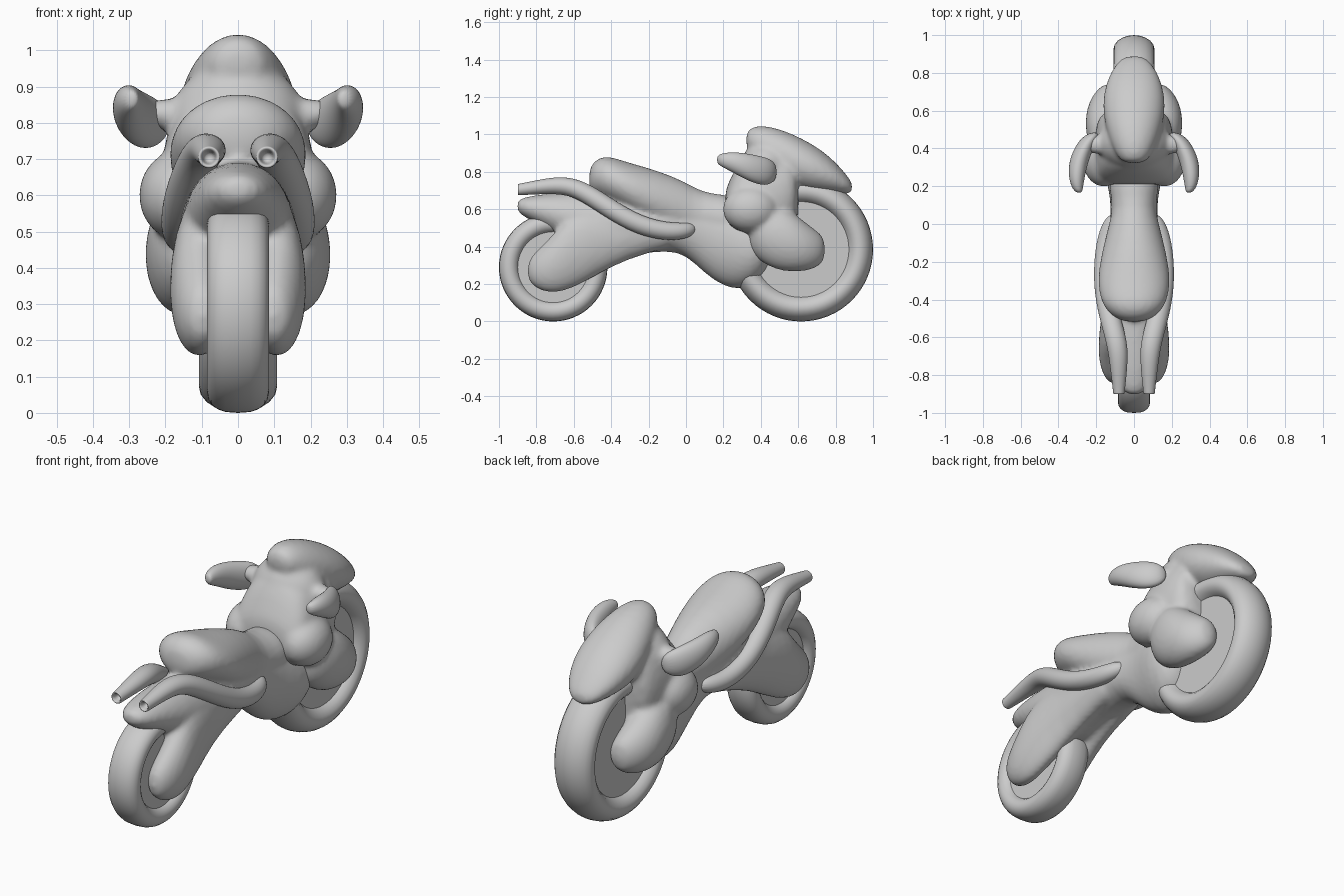
import bpy, bmesh, math
from mathutils import Vector

cube = bpy.data.objects.get("Cube")
if cube:
    bpy.data.objects.remove(cube, do_unlink=True)

grey = bpy.data.materials.new("plain grey")
grey.use_nodes = True
colour = (0.6, 0.6, 0.6, 1)
grey.diffuse_color = colour
grey.node_tree.nodes["Principled BSDF"].inputs["Base Color"].default_value = colour

SIDES = 16


def bridge(bm, rings):
    """Skin consecutive closed rings of vertices."""
    for a, b in zip(rings, rings[1:]):
        n = len(a)
        for i in range(n):
            bm.faces.new((a[i], a[(i + 1) % n], b[(i + 1) % n], b[i]))


def tube(bm, stations, side=1, tilt=False, hollow=False):
    """Loft elliptical rings (x, y, z, half width, half height) along y."""
    rings = []
    centres = [Vector((side * s[0], s[1], s[2])) for s in stations]
    for i, (c, s) in enumerate(zip(centres, stations)):
        across, up = Vector((1, 0, 0)), Vector((0, 0, 1))
        if tilt:
            run = (centres[min(i + 1, len(centres) - 1)] - centres[max(i - 1, 0)]).normalized()
            across = run.cross(up).normalized()
            up = across.cross(run)
        ring = []
        for k in range(SIDES):
            a = math.tau * k / SIDES
            ring.append(bm.verts.new(c + across * s[3] * math.cos(a) + up * s[4] * math.sin(a)))
        rings.append(ring)
    bridge(bm, rings)
    first = bm.faces.new(rings[0])
    bm.faces.new(rings[-1])
    if hollow:
        bm.normal_update()
        bmesh.ops.inset_individual(bm, faces=[first], thickness=0.012)
        bmesh.ops.inset_individual(bm, faces=[first], thickness=0.003)
        for v in first.verts:
            v.co.y += 0.04


def loft(bm, stations):
    """Centred loft from (y, low z, high z, half width)."""
    tube(bm, [(0, y, (lo + hi) / 2, w, (hi - lo) / 2) for y, lo, hi, w in stations])


def blob(bm, centre, radii, side=1):
    new = bmesh.ops.create_uvsphere(bm, u_segments=24, v_segments=16, radius=1)["verts"]
    for v in new:
        v.co = Vector((side * centre[0] + v.co.x * radii[0],
                       centre[1] + v.co.y * radii[1], centre[2] + v.co.z * radii[2]))


def finish(bm, name, subdiv=0, blend=0):
    bmesh.ops.recalc_face_normals(bm, faces=bm.faces)
    mesh = bpy.data.meshes.new(name)
    bm.to_mesh(mesh)
    bm.free()
    mesh.materials.append(grey)
    mesh.polygons.foreach_set("use_smooth", [True] * len(mesh.polygons))
    ob = bpy.data.objects.new(name, mesh)
    bpy.context.collection.objects.link(ob)
    if subdiv:
        ob.modifiers.new("round", "SUBSURF").levels = subdiv
        ob.modifiers["round"].render_levels = subdiv
    if blend:
        fuse = ob.modifiers.new("fuse", "REMESH")
        fuse.mode = "VOXEL"
        fuse.voxel_size = 0.013
        fuse.use_smooth_shade = True
        soft = ob.modifiers.new("soften", "SMOOTH")
        soft.factor = 0.5
        soft.iterations = blend


def wheel(name, y, radius, inner, half_width, disc_half, power):
    """Rounded tyre swept about the axle, with a flat recessed disc."""
    bm = bmesh.new()
    mid, half = (radius + inner) / 2, (radius - inner) / 2
    section = []
    for k in range(20):
        a = math.tau * k / 20
        c, s = math.cos(a), math.sin(a)
        section.append((half_width * math.copysign(abs(c) ** power, c), mid + half * s))
    rings = []
    for i in range(64):
        t = math.tau * i / 64
        rings.append([bm.verts.new((x, y + r * math.cos(t), radius + r * math.sin(t)))
                      for x, r in section])
    bridge(bm, rings + rings[:1])
    for side in (-1, 1):
        bm.faces.new([bm.verts.new((side * disc_half, y + mid * math.cos(math.tau * i / 64),
                                    radius + mid * math.sin(math.tau * i / 64)))
                      for i in range(64)])
    finish(bm, name)


wheel("front_wheel", 0.615, 0.385, 0.24, 0.108, 0.065, 1.05)
wheel("rear_wheel", -0.71, 0.29, 0.18, 0.085, 0.055, 0.75)

# Body: tail fender, engine belly, seat and the two rear flanks
bm = bmesh.new()
loft(bm, [(-0.905, 0.59, 0.645, 0.03), (-0.87, 0.56, 0.665, 0.08), (-0.76, 0.5, 0.685, 0.115),
          (-0.6, 0.4, 0.695, 0.15), (-0.47, 0.3, 0.7, 0.16), (-0.38, 0.31, 0.7, 0.165),
          (-0.25, 0.36, 0.69, 0.165), (-0.1, 0.375, 0.65, 0.15), (0, 0.355, 0.66, 0.13),
          (0.1, 0.25, 0.68, 0.125), (0.2, 0.18, 0.68, 0.14), (0.3, 0.16, 0.62, 0.17),
          (0.4, 0.215, 0.55, 0.17), (0.46, 0.3, 0.5, 0.1)])
loft(bm, [(-0.52, 0.71, 0.81, 0.05), (-0.49, 0.68, 0.865, 0.12), (-0.43, 0.645, 0.89, 0.17),
          (-0.36, 0.61, 0.87, 0.19), (-0.28, 0.56, 0.845, 0.197), (-0.15, 0.49, 0.81, 0.175),
          (0, 0.44, 0.75, 0.135), (0.08, 0.42, 0.695, 0.115), (0.2, 0.42, 0.68, 0.135),
          (0.28, 0.42, 0.67, 0.14)])
for side in (-1, 1):
    tube(bm, [(0.095, -0.85, 0.27, 0.03, 0.05), (0.1, -0.8, 0.275, 0.067, 0.105),
              (0.108, -0.72, 0.3, 0.08, 0.155), (0.109, -0.64, 0.36, 0.082, 0.2),
              (0.1, -0.54, 0.405, 0.082, 0.2), (0.08, -0.4, 0.46, 0.082, 0.17),
              (0.07, -0.2, 0.49, 0.085, 0.12), (0.07, -0.02, 0.49, 0.065, 0.09)], side)
finish(bm, "body_and_seat", subdiv=1, blend=6)

# Fairing: neck, dash dome, nose cowl, side lobes and handle stalks
bm = bmesh.new()
loft(bm, [(0.205, 0.52, 0.7, 0.15), (0.24, 0.46, 0.77, 0.205), (0.29, 0.42, 0.88, 0.21),
          (0.36, 0.38, 0.94, 0.215), (0.46, 0.38, 0.97, 0.215), (0.55, 0.42, 0.95, 0.2),
          (0.61, 0.5, 0.9, 0.16)])
blob(bm, (0, 0.43, 0.795), (0.195, 0.15, 0.175))
loft(bm, [(0.32, 0.93, 1.01, 0.05), (0.35, 0.88, 1.045, 0.085), (0.42, 0.8, 1.052, 0.125),
          (0.52, 0.74, 1.027, 0.155), (0.62, 0.69, 0.982, 0.172), (0.72, 0.682, 0.925, 0.16),
          (0.81, 0.68, 0.845, 0.125), (0.87, 0.68, 0.77, 0.08), (0.89, 0.69, 0.74, 0.04)])
for side in (-1, 1):
    blob(bm, (0.16, 0.345, 0.6), (0.115, 0.15, 0.125), side)
    tube(bm, [(0.12, 0.33, 0.47, 0.05, 0.08), (0.135, 0.39, 0.47, 0.1, 0.15),
              (0.145, 0.48, 0.455, 0.113, 0.185), (0.148, 0.57, 0.425, 0.113, 0.165),
              (0.14, 0.65, 0.395, 0.1, 0.128), (0.125, 0.71, 0.385, 0.075, 0.095),
              (0.115, 0.745, 0.385, 0.04, 0.055)], side)
    blob(bm, (0.19, 0.42, 0.825), (0.09, 0.05, 0.042), side)
finish(bm, "fairing", subdiv=1, blend=10)

# Hand guards and exhaust pipes, one per side
for side, label in ((1, "left"), (-1, "right")):
    bm = bmesh.new()
    tube(bm, [(0.29, 0.165, 0.865, 0.015, 0.02), (0.3, 0.19, 0.863, 0.03, 0.036),
              (0.304, 0.25, 0.852, 0.044, 0.056), (0.294, 0.33, 0.825, 0.052, 0.074),
              (0.262, 0.41, 0.803, 0.052, 0.08), (0.23, 0.46, 0.8, 0.045, 0.065),
              (0.21, 0.485, 0.8, 0.02, 0.03)], side)
    finish(bm, label + "_hand_guard", subdiv=2)

    bm = bmesh.new()
    tube(bm, [(0.08, -0.9, 0.705, 0.031, 0.031), (0.08, -0.89, 0.705, 0.031, 0.031),
              (0.08, -0.8, 0.717, 0.042, 0.038), (0.083, -0.66, 0.732, 0.056, 0.05),
              (0.112, -0.55, 0.7, 0.056, 0.052), (0.152, -0.4, 0.597, 0.055, 0.052),
              (0.164, -0.25, 0.512, 0.053, 0.052), (0.152, -0.1, 0.478, 0.05, 0.05),
              (0.125, 0, 0.485, 0.045, 0.045), (0.1, 0.05, 0.5, 0.02, 0.025)],
         side, tilt=True, hollow=True)
    finish(bm, label + "_exhaust_pipe", subdiv=2)
